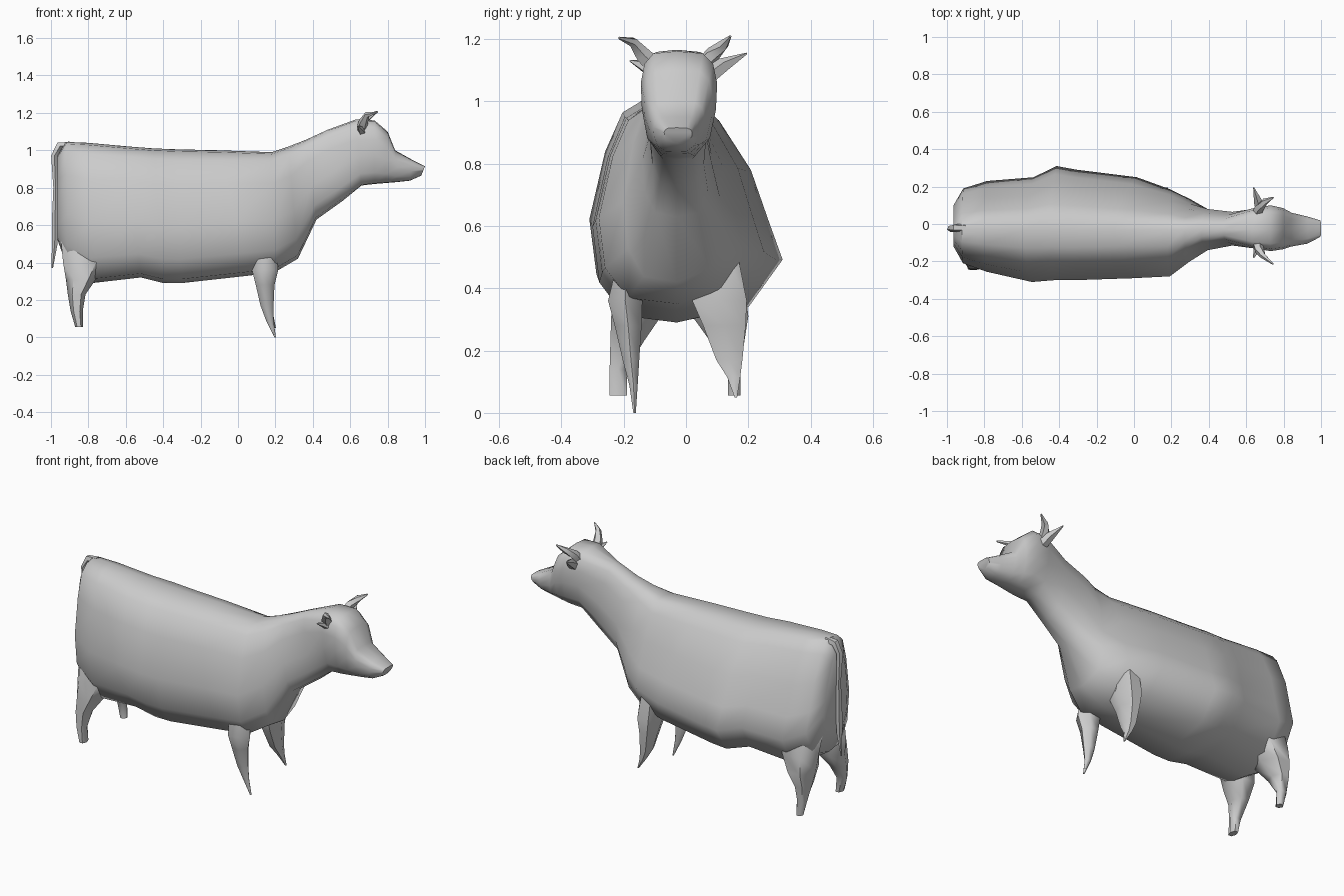
import bpy, bmesh, math
from mathutils import Vector

if "Cube" in bpy.data.objects:
    bpy.data.objects.remove(bpy.data.objects["Cube"])


def loft(name, rings):
    """Skin a list of equally sized point rings and cap both ends."""
    bm = bmesh.new()
    loops = [[bm.verts.new(p) for p in ring] for ring in rings]
    n = len(loops[0])
    for a, b in zip(loops, loops[1:]):
        for i in range(n):
            j = (i + 1) % n
            bm.faces.new((a[i], a[j], b[j], b[i]))
    bm.faces.new(loops[0])
    bm.faces.new(loops[-1])
    bmesh.ops.recalc_face_normals(bm, faces=bm.faces)
    mesh = bpy.data.meshes.new(name)
    bm.to_mesh(mesh)
    bm.free()
    obj = bpy.data.objects.new(name, mesh)
    bpy.context.collection.objects.link(obj)
    bpy.ops.object.select_all(action='DESELECT')
    obj.select_set(True)
    bpy.context.view_layer.objects.active = obj
    bpy.ops.object.shade_smooth_by_angle(angle=math.radians(60))
    return obj


def section(far, near, s, yc=-0.03):
    """Ring from two half profiles (width, height); s = top x,z, bottom x,z, y min, y max."""
    xt, zt, xb, zb, y0, y1 = s

    def point(w, h, edge):
        return Vector((xb + (xt - xb) * h, yc + (edge - yc) * w, zb + (zt - zb) * h))
    return ([point(w, h, y1) for w, h in far] +
            [point(w, h, y0) for w, h in near[-2:0:-1]])


def leg(name, levels):
    """Leg from levels of (x0, x1, y0, y1, z), six-sided."""
    rings = []
    for x0, x1, y0, y1, z in levels:
        cx, cy, rx, ry = (x0 + x1) / 2, (y0 + y1) / 2, (x1 - x0) / 2, (y1 - y0) / 2
        rings.append([(cx + rx * math.cos(i * math.pi / 3),
                       cy + ry * math.sin(i * math.pi / 3) / 0.866, z) for i in range(6)])
    return loft(name, rings)


def tube(name, path, sides=5):
    """Tapering tube along path points (x, y, z, radius)."""
    pts = [Vector(p[:3]) for p in path]
    rings = []
    for i, p in enumerate(pts):
        d = (pts[min(i + 1, len(pts) - 1)] - pts[max(i - 1, 0)]).normalized()
        u = d.cross(Vector((0.3, 0.9, 0.1))).normalized()
        v = d.cross(u)
        rings.append([p + path[i][3] * (u * math.cos(t) + v * math.sin(t))
                      for t in (k * math.tau / sides for k in range(sides))])
    return loft(name, rings)


# Trunk, neck and head in one skin; the far flank is pinched on top and bulges low
near = [(0, 1), (.35, .985), (.62, .92), (.82, .74), (1, .43), (.92, .18), (.62, .03), (0, 0)]
far = [(0, 1), (.22, .98), (.40, .90), (.70, .68), (.87, .45), (1, .28), (.68, .07), (0, 0)]
trunk = [
    (-.965, .97, -.965, .52, -.12, .10),
    (-.92, 1.045, -.91, .37, -.21, .19),
    (-.80, 1.04, -.78, .29, -.255, .23),
    (-.58, 1.02, -.52, .32, -.31, .25),
    (-.45, 1.01, -.40, .29, -.30, .31),
    (-.32, 1.005, -.30, .29, -.30, .29),
    (-.10, 1.00, .06, .33, -.29, .25),
    (.18, .99, .20, .35, -.28, .185),
    (.27, 1.02, .32, .42, -.20, .13),
]
neck = [
    (.36, 1.055, .42, .63, -.14, .08),
    (.48, 1.11, .56, .73, -.115, .065),
]
head_half = [(0, 1), (.65, .98), (.9, .88), (1, .70), (.97, .45), (.82, .18), (.45, .01), (0, 0)]
head = [
    (.63, 1.165, .66, .812, -.13, .085),
    (.73, 1.16, .73, .82, -.145, .10),
    (.80, 1.10, .79, .825, -.135, .085),
    (.84, 1.00, .85, .83, -.12, .06),
    (.93, .95, .92, .838, -.105, .04),
    (1.0, .915, .98, .865, -.07, .02),
]
loft("body_and_head", [section(far, near, s) for s in trunk] +
     [section(near, near, s) for s in neck] +
     [section(head_half, head_half, s) for s in head])

# Front legs, tapering to a point; tops are buried in the shoulder
for name, y0, y1, tip, drop in (("front_leg_near", -.25, -.14, -.165, 0),
                                ("front_leg_far", .02, .195, .16, .05)):
    def mix(y, t):
        return y + (tip - y) * t
    leg(name, [
        (.08, .20, mix(y0, .45), mix(y1, .9), .52),
        (.075, .215, y0, y1, .36),
        (.095, .195, mix(y0, .25), mix(y1, .1), .28),
        (.12, .19, mix(y0, .55), mix(y1, .4), .17),
        (.15, .19, mix(y0, .8), mix(y1, .6), .09 + drop * .5),
        (.195, .203, tip - .004, tip + .004, drop),
    ])

# Hind legs with thighs buried in the rump
for name, y0, y1, f0, f1 in (("hind_leg_near", -.24, -.08, -.245, -.19),
                             ("hind_leg_far", .02, .20, .135, .175)):
    top = 0.7
    leg(name, [
        (-.95, -.66, y0 * top, y1 * top, .55),
        (-.935, -.70, y0 * .95, y1 * .95, .40),
        (-.92, -.76, y0, y1, .31),
        (-.91, -.815, (y0 + f0) / 2, (y1 + f1) / 2, .23),
        (-.895, -.83, f0, f1, .14),
        (-.87, -.83, f0, f1, .055),
    ])

# Tail
tube("tail", [(-.90, -.02, 1.03, .02), (-.955, -.02, 1.025, .022), (-.982, -.025, .97, .018),
              (-.975, -.025, .80, .013), (-.978, -.025, .62, .018),
              (-.98, -.025, .50, .016), (-.993, -.025, .37, .004)])

# Horns and ears
tube("horn_near", [(.66, -.10, 1.11, .03), (.67, -.14, 1.15, .026),
                   (.69, -.17, 1.19, .016), (.745, -.215, 1.203, .004)])
tube("horn_far", [(.66, .05, 1.11, .03), (.67, .085, 1.15, .026),
                  (.70, .12, 1.18, .018), (.745, .142, 1.208, .004)])
tube("ear_near", [(.67, -.10, 1.09, .025), (.655, -.14, 1.115, .018), (.64, -.18, 1.13, .003)])
tube("ear_far", [(.68, .07, 1.08, .03), (.665, .12, 1.115, .025), (.64, .195, 1.153, .003)])
